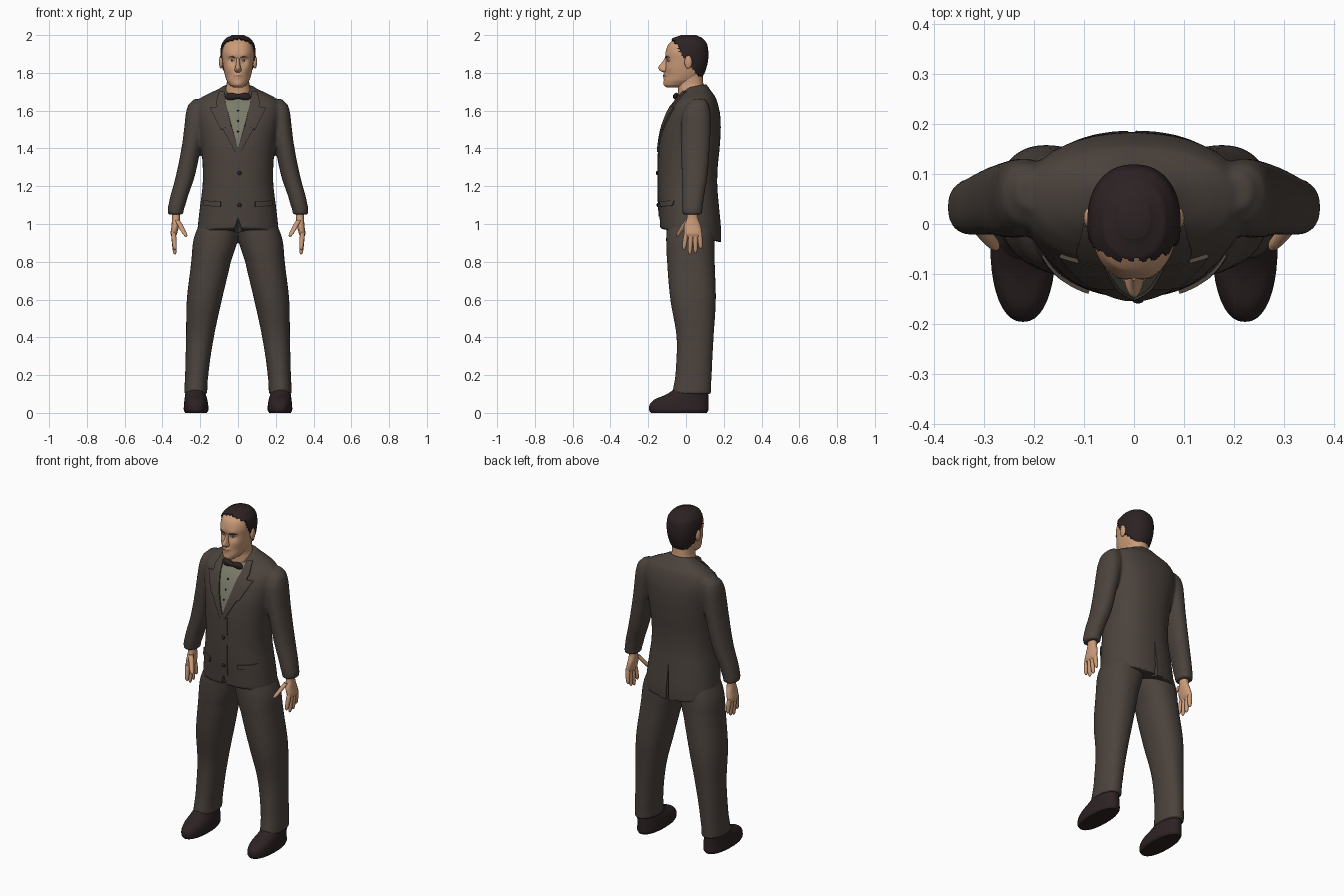
import bpy, bmesh, math
from mathutils import Vector
from mathutils.bvhtree import BVHTree

if "Cube" in bpy.data.objects:
    bpy.data.objects.remove(bpy.data.objects["Cube"])

def material(name, rgb):
    m = bpy.data.materials.new(name)
    m.diffuse_color = (*rgb, 1)
    m.use_nodes = True
    m.node_tree.nodes["Principled BSDF"].inputs["Base Color"].default_value = m.diffuse_color
    return m

SUIT = material("suit_cloth", (0.070, 0.055, 0.046))
DARK = material("dark_hair_and_leather", (0.026, 0.016, 0.017))
SKIN = material("skin", (0.60, 0.33, 0.19))
LIPS = material("lips", (0.40, 0.18, 0.11))
SHIRT = material("shirt_cloth", (0.20, 0.20, 0.145))
WHITE = material("eye_white", (0.50, 0.52, 0.55))
BROW = material("brow_hair", (0.13, 0.065, 0.04))

def lerp_table(t, table):
    for (a, va), (b, vb) in zip(table, table[1:]):
        if t <= b:
            return va + (vb - va) * max(0, (t - a) / (b - a))
    return table[-1][1]

def loft(bm, rings, n=40, sub=6, e=2.25):
    """Closed skin through rings (z, x0, x1, y0, y1), splined in between."""
    rows = []
    R = [Vector(r) for r in rings]
    for i in range(len(R) - 1):
        a, b, c, d = R[max(i - 1, 0)], R[i], R[i + 1], R[min(i + 2, len(R) - 1)]
        for k in range(sub):
            t = k / sub
            row = (b * 2 + (c - a) * t + (a * 2 - b * 5 + c * 4 - d) * t**2
                   + (b * 3 - a - c * 3 + d) * t**3) * 0.5
            row[0] = b[0] + (c[0] - b[0]) * t
            rows.append(row)
    rows.append(R[-1])
    loops = []
    for z, x0, x1, y0, y1 in rows:
        ring = []
        for j in range(n):
            a = 2 * math.pi * j / n
            c, s = math.cos(a), math.sin(a)
            ux = math.copysign(abs(c) ** (2 / e), c)
            uy = math.copysign(abs(s) ** (2 / e), s)
            ring.append(bm.verts.new(((x0 + x1) / 2 + ux * (x1 - x0) / 2,
                                      (y0 + y1) / 2 + uy * (y1 - y0) / 2, z)))
        loops.append(ring)
    for p, q in zip(loops, loops[1:]):
        for j in range(n):
            bm.faces.new((p[j], p[(j + 1) % n], q[(j + 1) % n], q[j]))
    bm.faces.new(loops[0][::-1])
    bm.faces.new(loops[-1])

def flip(rings):
    return [(z, -b, -a, c, d) for z, a, b, c, d in rings]

def finish(name, bm, mat, mods=()):
    """Make the object, apply its modifiers and shade it smooth."""
    bmesh.ops.recalc_face_normals(bm, faces=bm.faces[:])
    me = bpy.data.meshes.new(name)
    bm.to_mesh(me)
    bm.free()
    ob = bpy.data.objects.new(name, me)
    bpy.context.collection.objects.link(ob)
    for kind, props in mods:
        mod = ob.modifiers.new(kind, kind)
        for k, v in props.items():
            setattr(mod, k, v)
    bpy.ops.object.select_all(action='DESELECT')
    ob.select_set(True)
    bpy.context.view_layer.objects.active = ob
    if mods:
        bpy.ops.object.convert(target='MESH')
    ob.data.materials.clear()
    ob.data.materials.append(mat)
    bpy.ops.object.shade_smooth_by_angle(angle=math.radians(45))
    return ob

def part(name, lofts, mat, mods=(), warp=None, **kw):
    bm = bmesh.new()
    for rings in lofts:
        loft(bm, rings, **kw)
    if warp:
        for v in bm.verts:
            warp(v.co)
    return finish(name, bm, mat, mods)

def surface(ob):
    bpy.context.view_layer.update()
    return BVHTree.FromObject(ob, bpy.context.evaluated_depsgraph_get())

def hit_y(tree, x, z, default=0.0):
    p = tree.ray_cast(Vector((x, -1, z)), Vector((0, 1, 0)))[0]
    return p.y if p else default

def patch(name, tree, A, B, mat, off, thick, s=1, n=8, m=8):
    """Plate between two (x, z) outlines, laid on the front of a surface."""
    bm, rows, y = bmesh.new(), [], 0
    for i in range((len(A) - 1) * n + 1):
        k = min(i // n, len(A) - 2)
        t = i / n - k
        a = Vector(A[k]).lerp(Vector(A[k + 1]), t)
        b = Vector(B[k]).lerp(Vector(B[k + 1]), t)
        row = []
        for j in range(m + 1):
            p = a.lerp(b, j / m)
            y = hit_y(tree, p.x * s, p.y, y)
            row.append(bm.verts.new((p.x * s, y - off, p.y)))
        rows.append(row)
    for p, q in zip(rows, rows[1:]):
        for j in range(m):
            bm.faces.new((p[j], p[j + 1], q[j + 1], q[j]))
    bmesh.ops.remove_doubles(bm, verts=bm.verts[:], dist=1e-5)
    return finish(name, bm, mat, [('SOLIDIFY', dict(thickness=thick, offset=0))])

def ball(name, loc, size, mat, warp=None):
    bm = bmesh.new()
    bmesh.ops.create_uvsphere(bm, u_segments=24, v_segments=14, radius=1)
    for v in bm.verts:
        if warp:
            warp(v.co)
        v.co = Vector(loc) + v.co * Vector(size)
    return finish(name, bm, mat)

# Jacket: torso and sleeves fused, hem lower at the back, vent and front notch cut out
torso = [(z, -x, x, a, b) for z, x, a, b in (
    (.93, .217, -.137, .187), (1.0, .211, -.14, .185), (1.1, .2, -.145, .175), (1.2, .188, -.147, .166),
    (1.3, .187, -.147, .168), (1.4, .195, -.143, .178), (1.5, .21, -.128, .184), (1.58, .225, -.1, .181),
    (1.63, .222, -.075, .17), (1.665, .2, -.052, .155), (1.69, .155, -.035, .135), (1.71, .11, -.025, .12),
    (1.73, .078, -.005, .108))]
sleeve = [(1.66, .17, .235, .03, .1), (1.63, .16, .264, 0, .12), (1.58, .16, .277, -.02, .13),
          (1.5, .175, .286, -.027, .13), (1.4, .198, .3, -.027, .125), (1.25, .23, .33, -.022, .113),
          (1.1, .278, .368, -.022, .09), (1.05, .29, .372, -.018, .086)]

def hem(co):
    co.z += (.015 - .23 * co.y) * min(1, max(0, (1.2 - co.z) / .27)) if abs(co.x) < .225 else 0
    co.z += .2 * (co.y - .05) * min(1, max(0, (co.z - 1.62) / .1))

cut = part("vent_cutter", [[(.85, -.017, .007, .14, .26), (1.13, -.004, -.002, .14, .26)],
                           [(.9, -.05, .05, -.25, -.05), (1.03, -.002, .002, -.25, -.05)]], SUIT, n=12)
cut.hide_render = True
jacket = part("jacket", [torso, sleeve, flip(sleeve)], SUIT,
              [('REMESH', dict(mode='VOXEL', voxel_size=.008)), ('SMOOTH', dict(factor=.5, iterations=5)),
               ('BOOLEAN', dict(operation='DIFFERENCE', object=cut))], hem)
bpy.data.objects.remove(cut)
J = surface(jacket)

# Shirt front, lapels, pocket flaps, front edge
patch("shirt_front", J, [(-.07, 1.69), (-.062, 1.63), (0, 1.4)], [(.07, 1.69), (.062, 1.63), (0, 1.4)], SHIRT, .003, .004)
patch("front_edge", J, [(-.014, 1.39), (-.014, 1.04)], [(.03, 1.39), (.03, 1.04)], SUIT, .002, .006, n=20, m=3)
for s in (1, -1):
    patch("lapel", J, [(.072, 1.7), (.064, 1.64), (.035, 1.52), (-.004, 1.39)],
          [(.1, 1.7), (.115, 1.645), (.09, 1.52), (.014, 1.38)], SUIT, .006, .009, s)
    patch("lapel_peak", J, [(.06, 1.625), (.035, 1.52)], [(.148, 1.615), (.09, 1.5)], SUIT, .007, .009, s)
    patch("pocket_flap", J, [(.09, 1.118), (.182, 1.125)], [(.092, 1.09), (.18, 1.097)], SUIT, .004, .008, s)

# Buttons and bow tie
for z in (1.27, 1.1):
    ball("jacket_button", (.008, hit_y(J, .008, z) - .006, z), (.011, .006, .011), DARK)
for z in (1.6, 1.545, 1.49):
    ball("shirt_stud", (0, hit_y(J, 0, z) - .006, z), (.005, .004, .005), DARK)

def bow(co):
    co.z *= .35 + .9 * abs(co.x)

ball("bow_tie", (0, -.052, 1.675), (.068, .016, .028), DARK, bow)
ball("bow_knot", (0, -.056, 1.675), (.013, .014, .014), DARK)

# Trousers
leg = [(.1, .163, .285, -.072, .132), (.2, .157, .28, -.056, .136), (.4, .128, .275, -.05, .146),
       (.6, .085, .271, -.083, .158), (.8, .038, .248, -.1, .152), (.92, .0, .235, -.105, .15),
       (1.05, -.02, .19, -.1, .14)]
part("trousers", [leg, flip(leg)], SUIT,
     [('REMESH', dict(mode='VOXEL', voxel_size=.008)), ('SMOOTH', dict(factor=.5, iterations=4))])

# Shoes
shoe = [(0, .165, .28, -.186, .11), (.014, .157, .287, -.195, .119), (.045, .158, .286, -.192, .119),
        (.072, .163, .283, -.165, .119), (.095, .17, .28, -.11, .118), (.12, .175, .275, -.07, .115),
        (.15, .18, .27, -.05, .11)]
part("shoes", [shoe, flip(shoe)], DARK)

# Hands: palm, fingers and thumb as small lofts
def finger(top, tip, r):
    a, b = Vector(top), Vector(tip)
    out = []
    for t, k in ((0, .9), (.25, 1), (.55, .97), (.85, .8), (.96, .5), (1, .15)):
        p = a.lerp(b, t)
        out.append((p.z, p.x - r * k, p.x + r * k, p.y - r * k, p.y + r * k))
    return out

hand = [[(1.08, .307, .352, .008, .062), (1.03, .307, .35, .004, .064), (.99, .312, .352, -.01, .078),
         (.95, .322, .357, -.01, .084), (.932, .33, .352, -.004, .078)],
        finger((.32, .006, 1.02), (.274, -.048, .932), .014)]
for y0, y1, z in ((.002, -.012, .862), (.026, .02, .838), (.05, .05, .845), (.072, .078, .868)):
    hand.append(finger((.341, y0, .955), (.334, y1, z), .0125))
part("hands", hand + [flip(h) for h in hand], SKIN, n=16)

# Neck with collar flare
part("neck", [[(1.62, -.08, .08, -.03, .11), (1.67, -.073, .073, -.042, .105), (1.71, -.068, .068, -.042, .1),
               (1.74, -.06, .06, -.045, .092), (1.8, -.06, .06, -.05, .088)]], SKIN)

# Head with sockets, brow, cheeks, lips and chin pushed in or out
skull = [(z, -x, x, a, b) for z, x, a, b in (
    (1.722, .026, -.1, -.03), (1.735, .043, -.112, .015), (1.76, .06, -.113, .06), (1.79, .07, -.111, .085),
    (1.83, .078, -.108, .1), (1.87, .083, -.108, .108), (1.91, .085, -.108, .108), (1.95, .077, -.094, .1),
    (1.978, .055, -.064, .076), (1.992, .025, -.025, .045))]

def sculpt(co):
    if co.y < -.03:
        for x, z, r, d in ((.033, 1.863, .015, .011), (.032, 1.888, .014, -.005), (.05, 1.825, .02, -.003),
                           (0, 1.785, .014, -.008), (0, 1.742, .016, -.006), (.05, 1.785, .018, .004)):
            co.y += d * math.exp(-((abs(co.x) - x)**2 + (co.z - z)**2) / (2 * r * r))

head = part("head", [skull], SKIN, warp=sculpt, n=96, sub=8)
H = surface(head)
nose = [(1.803, -.012, .012, -.122, -.08), (1.812, -.019, .019, -.138, -.08), (1.828, -.015, .015, -.147, -.08),
        (1.85, -.01, .01, -.131, -.08), (1.88, -.008, .008, -.112, -.08)]
part("nose", [nose], SKIN, n=24, e=2)

# Ears, eyes, brows, mouth
for s in (1, -1):
    ball("ear", (.09 * s, .012, 1.857), (.011, .02, .035), SKIN)
    patch("eye", H, [(.02, 1.863), (.033, 1.871), (.046, 1.865)], [(.02, 1.863), (.033, 1.858), (.046, 1.864)], WHITE, .002, .004, s)
    ball("iris", (.033 * s, hit_y(H, .033 * s, 1.865) - .003, 1.865), (.005, .003, .006), DARK)
    patch("brow", H, [(.012, 1.882), (.034, 1.89), (.056, 1.883)], [(.013, 1.877), (.034, 1.882), (.056, 1.881)], BROW, .001, .005, s)
patch("mouth", H, [(-.026, 1.783), (0, 1.79), (.026, 1.783)], [(-.026, 1.782), (0, 1.779), (.026, 1.782)], LIPS, .001, .004)

# Hair: a larger skull shell trimmed along the hairline
bm = bmesh.new()
loft(bm, [(1.72 + (z - 1.72) * 1.028, a - .008, b + .008, c - .004, d + .01) for z, a, b, c, d in skull], n=96, sub=10)
line = [(1.775, .075), (1.8, .055), (1.85, .012), (1.89, -.015), (1.92, -.032), (1.95, -.045), (1.972, -.066), (2.0, -.09)]
drop = []
for f in bm.faces:
    c = f.calc_center_median()
    jag = .004 * math.sin(c.x * 260) + .004 * math.sin(c.z * 400)
    if c.z < 1.778 or c.y < lerp_table(c.z, line) + jag:
        drop.append(f)
bmesh.ops.delete(bm, geom=drop, context='FACES')
finish("hair", bm, DARK, [('SOLIDIFY', dict(thickness=.007, offset=-1))])
